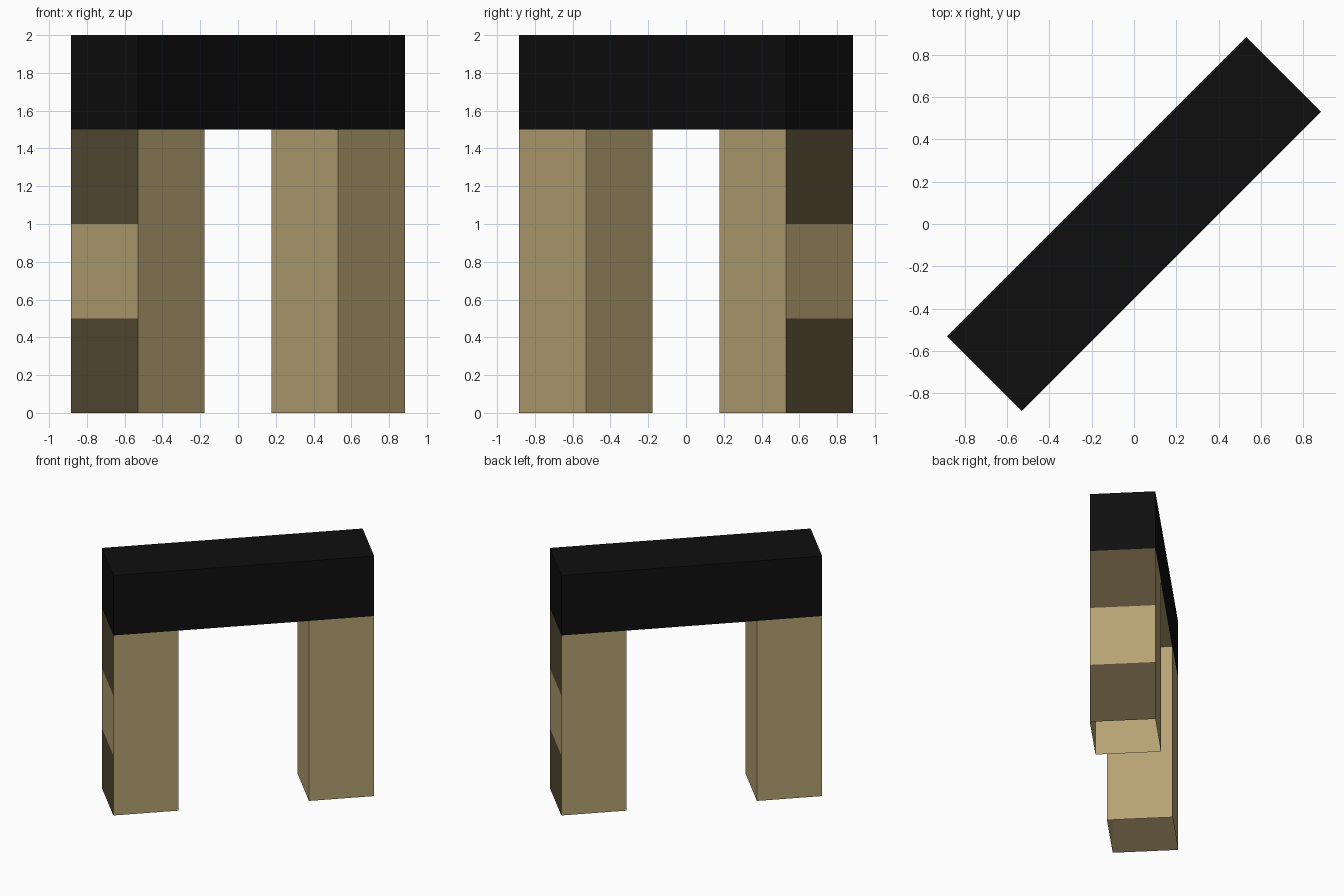
import bpy, bmesh, math
from mathutils import Matrix, Vector

if "Cube" in bpy.data.objects:
    bpy.data.objects.remove(bpy.data.objects["Cube"])


def material(name, rgb):
    m = bpy.data.materials.new(name)
    m.diffuse_color = (*rgb, 1.0)
    m.use_nodes = True
    m.node_tree.nodes["Principled BSDF"].inputs["Base Color"].default_value = m.diffuse_color
    return m


MATS = [
    material("sand_tan", (0.468, 0.366, 0.174)),
    material("dark_brown", (0.095, 0.072, 0.034)),
    material("soot_black", (0.0046, 0.0046, 0.0046)),
]
TAN, BROWN, BLACK = range(3)
U = 0.5  # block size


def block(name, centre, size, cuts, keep, colour):
    """Box cut by planes (axis, value); keep() drops faces, colour() paints them."""
    bm = bmesh.new()
    bmesh.ops.create_cube(bm, size=1, matrix=Matrix.Translation(centre) @ Matrix.Diagonal((*size, 1)))
    for axis, value in cuts:
        n = Vector((0, 0, 0))
        n[axis] = 1
        bmesh.ops.bisect_plane(bm, geom=bm.verts[:] + bm.edges[:] + bm.faces[:],
                               plane_co=n * value, plane_no=n)
    bm.normal_update()
    unwanted = [f for f in bm.faces if not keep(f.calc_center_median(), f.normal)]
    bmesh.ops.delete(bm, geom=unwanted, context='FACES')
    for f in bm.faces:
        f.material_index = colour(f.calc_center_median(), f.normal)
    mesh = bpy.data.meshes.new(name)
    bm.to_mesh(mesh)
    bm.free()
    for m in MATS:
        mesh.materials.append(m)
    obj = bpy.data.objects.new(name, mesh)
    obj.rotation_euler.z = math.radians(45)  # the arch stands diagonally
    bpy.context.collection.objects.link(obj)


# Legs: hollow, open underneath, outer end striped brown / tan / brown
for side, name in ((-1, "front_leg"), (1, "back_leg")):
    block(name, (side * 1.5 * U, 0, 1.5 * U), (U, U, 3 * U), [(2, U), (2, 2 * U)],
          lambda c, n: abs(n.z) < 0.5,
          lambda c, n: BROWN if n.x * side > 0.5 and not U < c.z < 2 * U else TAN)

# Lintel: black, tan underside between the legs
block("lintel", (0, 0, 3.5 * U), (4 * U, U, U), [(0, -U), (0, U)],
      lambda c, n: n.z > -0.5 or abs(c.x) < U,
      lambda c, n: TAN if n.z < -0.5 else BLACK)
